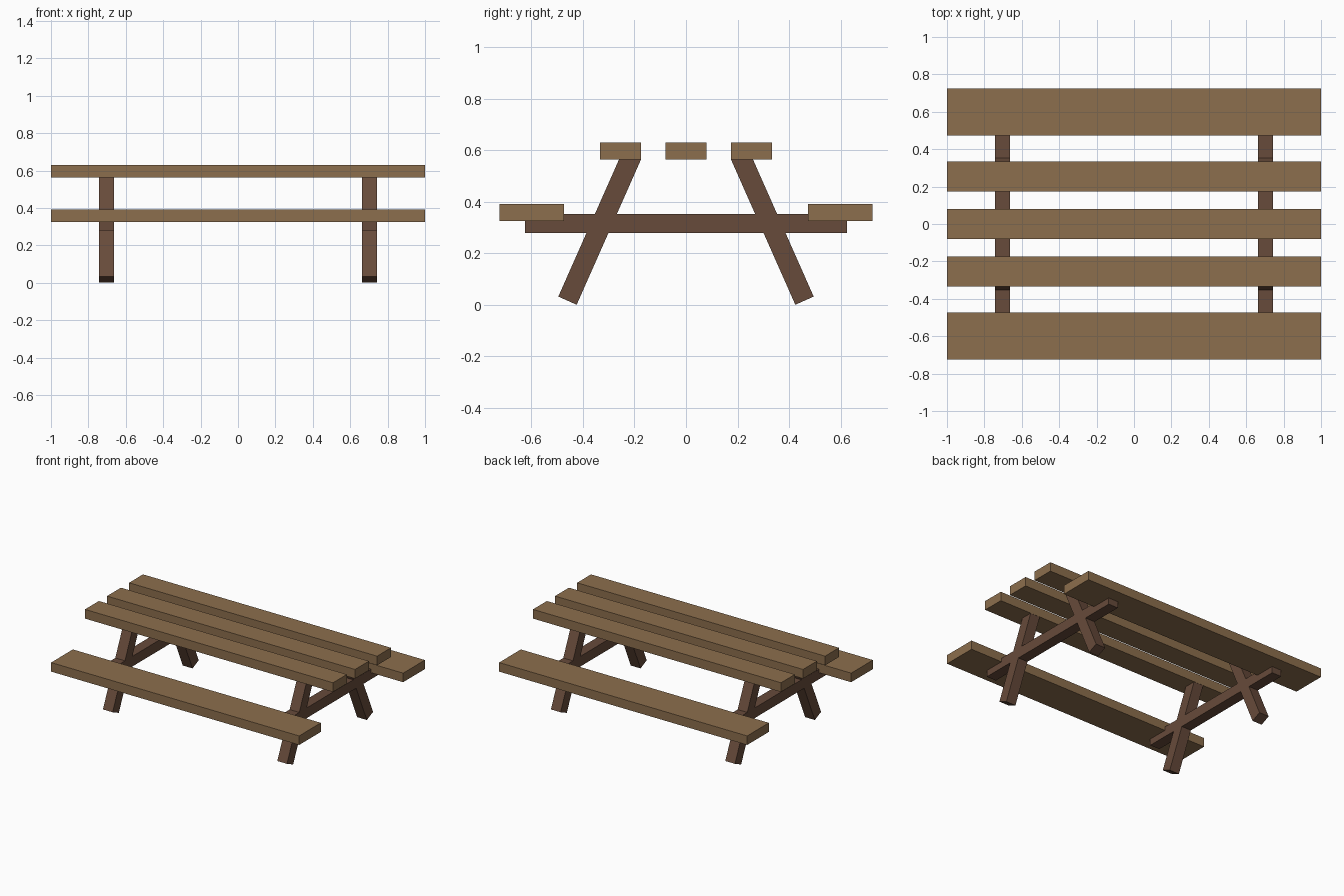
import bpy
from mathutils import Matrix, Vector
from math import atan2

if "Cube" in bpy.data.objects:
    bpy.data.objects.remove(bpy.data.objects["Cube"])


def material(name, rgb):
    m = bpy.data.materials.new(name)
    m.diffuse_color = (*rgb, 1)
    m.use_nodes = True
    m.node_tree.nodes["Principled BSDF"].inputs["Base Color"].default_value = m.diffuse_color
    return m


PLANK = material("light brown wood", (0.262, 0.156, 0.074))
FRAME = material("dark brown wood", (0.136, 0.070, 0.043))


def beam(name, mat, center, size, tilt=0.0):
    """Box of the given size, tilted about the x axis."""
    bpy.ops.mesh.primitive_cube_add(size=1)
    ob = bpy.context.object
    ob.name = name
    ob.data.transform(Matrix.Translation(center)
                      @ Matrix.Rotation(tilt, 4, 'X')
                      @ Matrix.Diagonal((*size, 1)))
    ob.data.materials.append(mat)
    return ob


# Table top planks
for i, y in enumerate((-0.254, 0, 0.254)):
    beam(f"table_plank_{i + 1}", PLANK, (0, y, 0.597), (2, 0.16, 0.067))

# Seat planks
for side, y in (("front", -0.599), ("back", 0.599)):
    beam(f"{side}_seat", PLANK, (0, y, 0.359), (2, 0.25, 0.066))

# Trestles: one crossbeam and two splayed legs at each end
WIDTH = 0.078
foot, head = Vector((0, -0.460, 0.0165)), Vector((0, -0.210, 0.581))
axis = head - foot
lean = atan2(axis.y, axis.z)
for end, x in (("left", -0.703), ("right", 0.703)):
    beam(f"{end}_crossbeam", FRAME, (x, 0, 0.316), (WIDTH, 1.25, 0.074))
    for side, s in (("front", 1), ("back", -1)):
        mid = (foot + head) / 2
        beam(f"{end}_{side}_leg", FRAME, (x, s * mid.y, mid.z),
             (WIDTH, WIDTH, axis.length), -s * lean)
